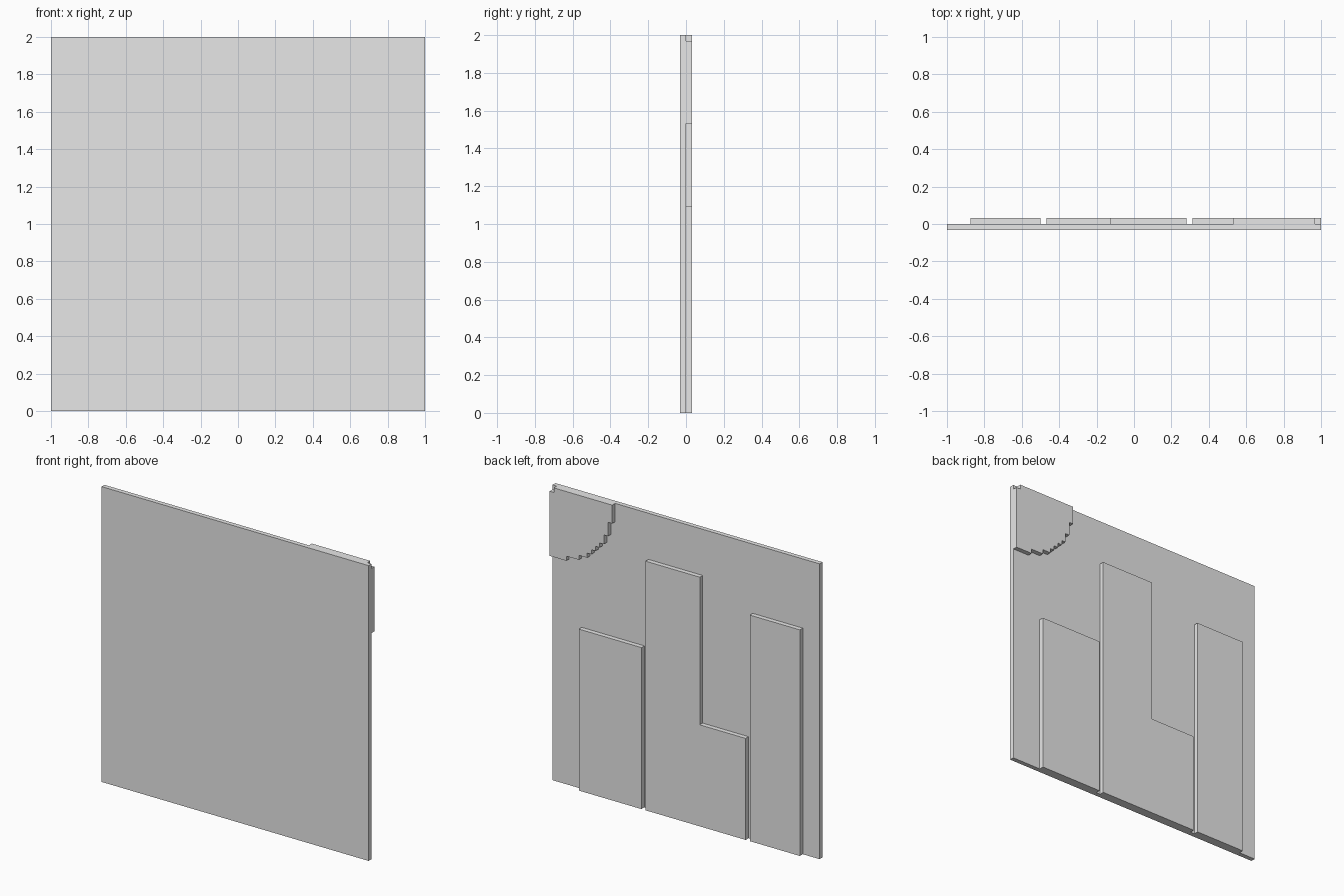
import bpy
import bmesh

CELL = 2 / 64  # the whole panel sits on a 64 x 64 grid

cube = bpy.data.objects.get("Cube")
if cube:
    bpy.data.objects.remove(cube, do_unlink=True)

grey = bpy.data.materials.new("light_grey")
grey.use_nodes = True
grey.diffuse_color = (0.8, 0.8, 0.8, 1)
grey.node_tree.nodes["Principled BSDF"].inputs["Base Color"].default_value = grey.diffuse_color


def slab(name, outline, y_start):
    """Extrude an x-z outline, given in grid cells, one cell towards the back."""
    bm = bmesh.new()
    verts = [bm.verts.new((x * CELL - 1, y_start, z * CELL)) for x, z in outline]
    face = bm.faces.new(verts)
    grown = bmesh.ops.extrude_face_region(bm, geom=[face], use_keep_orig=True)
    moved = [g for g in grown["geom"] if isinstance(g, bmesh.types.BMVert)]
    bmesh.ops.translate(bm, verts=moved, vec=(0, CELL, 0))
    bmesh.ops.recalc_face_normals(bm, faces=bm.faces)
    mesh = bpy.data.meshes.new(name)
    bm.to_mesh(mesh)
    bm.free()
    mesh.materials.append(grey)
    obj = bpy.data.objects.new(name, mesh)
    bpy.context.collection.objects.link(obj)
    return obj


def rectangle(x0, x1, height):
    return [(x0, 0), (x1, 0), (x1, height), (x0, height)]


# Backing panel
slab("panel", rectangle(0, 64, 64), -CELL)

# Raised skyline
slab("right_tower", rectangle(4, 16, 49), 0)
slab("stepped_tower", [(17, 0), (41, 0), (41, 54), (28, 54), (28, 22), (17, 22)], 0)
slab("left_tower", rectangle(42, 57, 35), 0)

# Quarter sun with a stair-stepped rim and a one-cell notch in the corner
RADIUS = 14.5
reach = [sum(a * a + b * b <= RADIUS ** 2 for b in range(15)) for a in range(15)]
rim = []
for a, length in enumerate(reach):
    if a == 0 or length != reach[a - 1]:
        if a:
            rim.append((64 - a, 64 - reach[a - 1]))
        rim.append((64 - a, 64 - length))
rim.append((64 - len(reach), 64 - reach[-1]))
slab("sun", rim + [(49, 64), (63, 64), (63, 63), (64, 63)], 0)
